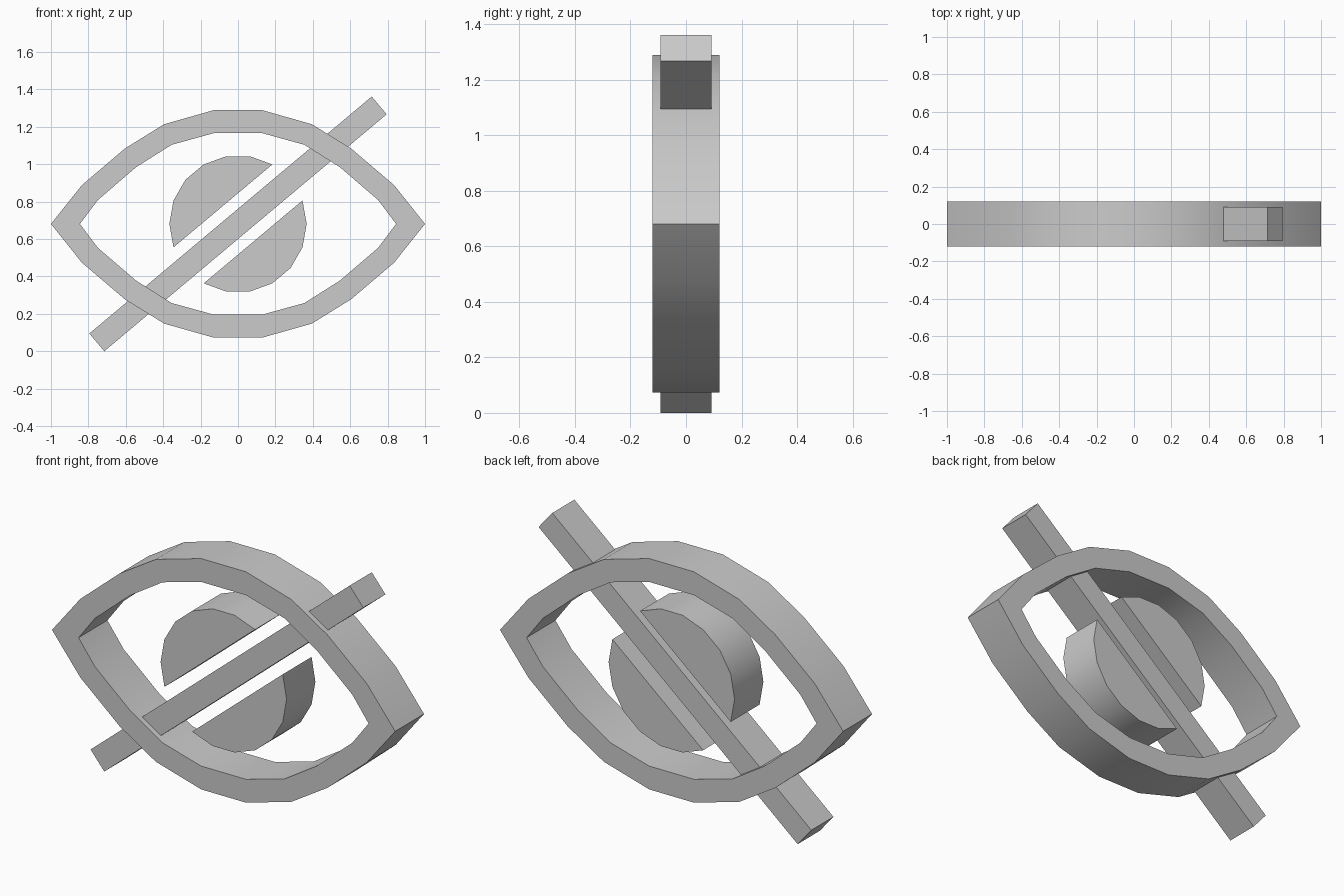
import bpy
import bmesh
from math import cos, sin, radians

cube = bpy.data.objects.get("Cube")
if cube:
    bpy.data.objects.remove(cube, do_unlink=True)

MID = 0.681    # height of the eye's centre
DEPTH = 0.12   # half depth of outline and iris

grey = bpy.data.materials.new("light grey")
grey.use_nodes = True
colour = (0.6, 0.6, 0.6, 1)
grey.diffuse_color = colour
grey.node_tree.nodes["Principled BSDF"].inputs["Base Color"].default_value = colour


def finish(name, bm, smooth=True):
    """Turn a bmesh into a named object with the grey material."""
    bmesh.ops.recalc_face_normals(bm, faces=bm.faces)
    mesh = bpy.data.meshes.new(name)
    bm.to_mesh(mesh)
    bm.free()
    mesh.materials.append(grey)
    obj = bpy.data.objects.new(name, mesh)
    obj.location.z = MID
    bpy.context.collection.objects.link(obj)
    if smooth:
        bpy.ops.object.select_all(action='DESELECT')
        obj.select_set(True)
        bpy.context.view_layer.objects.active = obj
        bpy.ops.object.shade_smooth_by_angle(angle=radians(30))
    return obj


def almond(quarter):
    """Mirror a quarter profile (left tip to top) into a closed loop."""
    top = quarter + [(-x, z) for x, z in reversed(quarter)]
    return top + [(x, -z) for x, z in reversed(top[1:-1])]


# Eye outline: almond ring with a pointed corner at each side
outer = almond([(-1, 0), (-0.835, 0.207), (-0.605, 0.403), (-0.395, 0.533), (-0.13, 0.608)])
inner = almond([(-0.845, 0), (-0.75, 0.127), (-0.545, 0.303), (-0.355, 0.423), (-0.13, 0.485)])
bm = bmesh.new()
loops = [[bm.verts.new((x, y, z)) for x, z in pts]
         for pts, y in ((outer, -DEPTH), (outer, DEPTH), (inner, DEPTH), (inner, -DEPTH))]
count = len(outer)
for a, b in zip(loops, loops[1:] + loops[:1]):
    for i in range(count):
        j = (i + 1) % count
        bm.faces.new((a[i], a[j], b[j], b[i]))
finish("eye_outline", bm)


# Iris: two disc segments, one on each side of the slash
def iris_half(name, start):
    bm = bmesh.new()
    angles = [radians(start + 20 * i) for i in range(8)]
    face = bm.faces.new([bm.verts.new((0.367 * cos(a), -DEPTH, 0.367 * sin(a))) for a in angles])
    result = bmesh.ops.extrude_face_region(bm, geom=[face])
    verts = [v for v in result["geom"] if isinstance(v, bmesh.types.BMVert)]
    bmesh.ops.translate(bm, verts=verts, vec=(0, 2 * DEPTH, 0))
    finish(name, bm)


iris_half("iris_upper", 60)
iris_half("iris_lower", 240)

# Slash: diagonal bar running through the outline
bm = bmesh.new()
bmesh.ops.create_cube(bm, size=1)
bmesh.ops.scale(bm, vec=(1.971, 0.184, 0.124), verts=bm.verts)
slash = finish("slash_bar", bm, smooth=False)
slash.rotation_euler.y = radians(-40)
